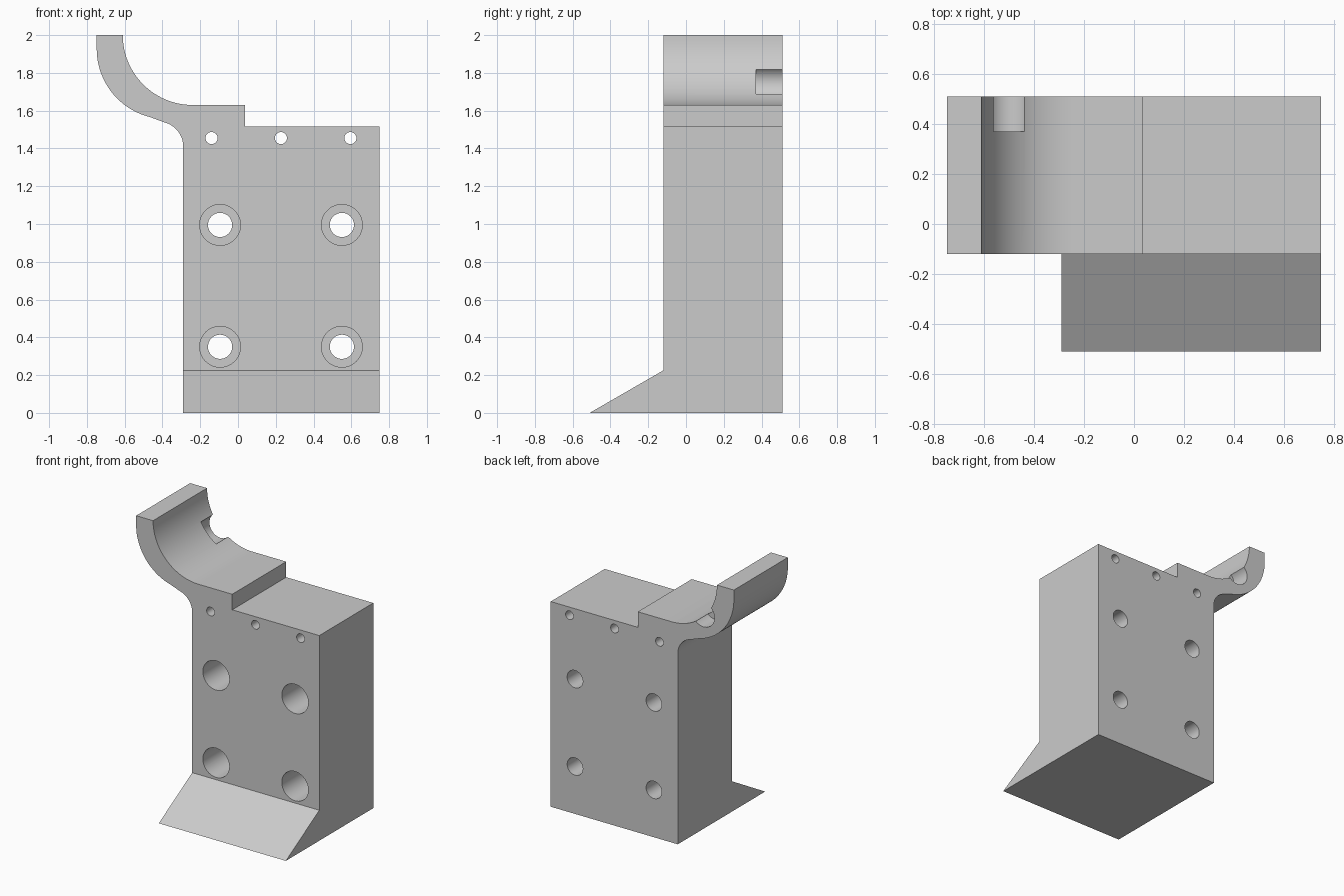
import bpy, bmesh
from math import radians, cos, sin
from mathutils import Matrix, Vector

cube = bpy.data.objects.get("Cube")
if cube:
    bpy.data.objects.remove(cube, do_unlink=True)

grey = bpy.data.materials.new("machined_grey")
grey.use_nodes = True
colour = (0.6, 0.6, 0.6, 1)
grey.diffuse_color = colour
grey.node_tree.nodes["Principled BSDF"].inputs["Base Color"].default_value = colour

FRONT, BACK = -0.12, 0.51
LEFT, RIGHT = -0.29, 0.748


def finish(bm, name):
    bmesh.ops.recalc_face_normals(bm, faces=bm.faces)
    mesh = bpy.data.meshes.new(name)
    bm.to_mesh(mesh)
    bm.free()
    mesh.materials.append(grey)
    obj = bpy.data.objects.new(name, mesh)
    bpy.context.collection.objects.link(obj)
    return obj


def prism(name, points, direction):
    """Extrude a closed outline along a direction."""
    bm = bmesh.new()
    face = bm.faces.new([bm.verts.new(p) for p in points])
    moved = bmesh.ops.extrude_face_region(bm, geom=[face])["geom"]
    verts = [g for g in moved if isinstance(g, bmesh.types.BMVert)]
    bmesh.ops.translate(bm, verts=verts, vec=Vector(direction))
    return finish(bm, name)


def arc(cx, cz, r, start, end, steps):
    angles = [radians(start + (end - start) * i / steps) for i in range(steps + 1)]
    return [(cx + r * cos(a), cz + r * sin(a)) for a in angles]


def bore(bm, x, z, r, y0, y1, sides=48):
    """Add a cylinder along y to a cutter mesh."""
    place = Matrix.Translation((x, (y0 + y1) / 2, z)) @ Matrix.Rotation(radians(90), 4, 'X')
    bmesh.ops.create_cone(bm, cap_ends=True, segments=sides, radius1=r, radius2=r,
                          depth=y1 - y0, matrix=place)


def combine(target, tool, operation):
    mod = target.modifiers.new(operation.lower(), 'BOOLEAN')
    mod.operation = operation
    mod.solver = 'EXACT'
    mod.object = tool
    tool.hide_render = True
    bpy.context.view_layer.objects.active = target
    bpy.ops.object.modifier_apply(modifier=mod.name)
    bpy.data.objects.remove(tool, do_unlink=True)


# Block with its stepped top and curved hook
outline = [(LEFT, 0), (RIGHT, 0), (RIGHT, 1.515), (0.037, 1.515), (0.037, 1.63)]
outline += arc(-0.24, 2.0, 0.37, 270, 180, 28)
outline += [(-0.748, 2.0)]
outline += arc(-0.376, 1.927, 0.372, 180, 256, 24)
outline += arc(-0.422, 1.41, 0.132, 76, 0, 16)
block = prism("mounting_block", [(x, FRONT, z) for x, z in outline], (0, BACK - FRONT, 0))

# Sloping toe along the front foot
toe = prism("toe", [(LEFT, FRONT, 0), (LEFT, FRONT, 0.225), (LEFT, -0.51, 0)],
            (RIGHT - LEFT, 0, 0))
combine(block, toe, 'UNION')

# Bolt holes, pin holes and the pocket in the hook
bm = bmesh.new()
for x in (-0.095, 0.55):
    for z in (0.35, 0.995):
        bore(bm, x, z, 0.064, FRONT - 0.1, BACK + 0.1)
for x in (-0.14, 0.227, 0.595):
    bore(bm, x, 1.455, 0.032, FRONT - 0.1, BACK + 0.1, 32)
bore(bm, -0.5, 1.752, 0.09, 0.37, BACK + 0.1)
combine(block, finish(bm, "hole_cutter"), 'DIFFERENCE')

# Deep counterbores for the bolt heads
bm = bmesh.new()
for x in (-0.095, 0.55):
    for z in (0.35, 0.995):
        bore(bm, x, z, 0.108, FRONT - 0.1, 0.25)
combine(block, finish(bm, "counterbore_cutter"), 'DIFFERENCE')

# Smooth the curved walls while keeping the machined edges crisp
bpy.ops.object.select_all(action='DESELECT')
block.select_set(True)
bpy.context.view_layer.objects.active = block
bpy.ops.object.shade_smooth_by_angle(angle=radians(25))
